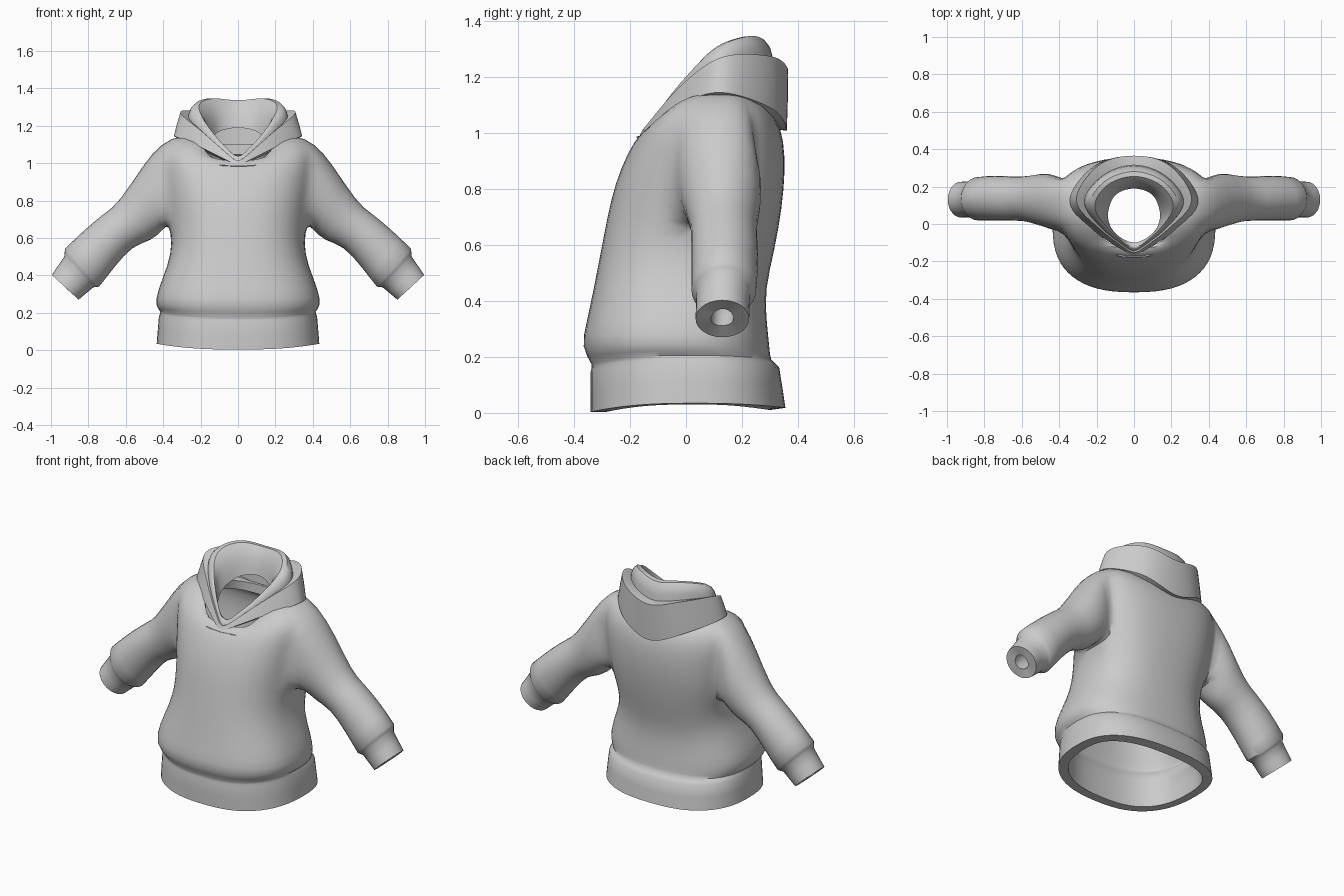
import bpy, bmesh
from math import sin, cos, pi, copysign
from mathutils import Vector

if "Cube" in bpy.data.objects:
    bpy.data.objects.remove(bpy.data.objects["Cube"])


def finish(name, bm, solid=0.0, angle=0.7):
    """Turn a bmesh into a smooth object with applied modifiers."""
    bmesh.ops.recalc_face_normals(bm, faces=bm.faces)
    me = bpy.data.meshes.new(name)
    bm.to_mesh(me)
    bm.free()
    ob = bpy.data.objects.new(name, me)
    bpy.context.collection.objects.link(ob)
    bpy.ops.object.select_all(action='DESELECT')
    ob.select_set(True)
    bpy.context.view_layer.objects.active = ob
    sub = ob.modifiers.new("smooth", 'SUBSURF')
    sub.levels = sub.render_levels = 1
    bpy.ops.object.modifier_apply(modifier="smooth")
    if solid:
        m = ob.modifiers.new("cloth", 'SOLIDIFY')
        m.thickness, m.offset = solid, -1
        bpy.ops.object.modifier_apply(modifier="cloth")
    bpy.ops.object.shade_smooth_by_angle(angle=angle)
    return ob


def bridge(bm, a, b, skip=()):
    n = len(a)
    for i in range(n):
        if i not in skip:
            bm.faces.new((a[i], a[(i + 1) % n], b[(i + 1) % n], b[i]))


def crease(bm, ring, value):
    lay = bm.edges.layers.float.get('crease_edge') or bm.edges.layers.float.new('crease_edge')
    for i in range(len(ring)):
        e = bm.edges.get((ring[i - 1], ring[i]))
        if e:
            e[lay] = value


# Torso rings: half width, y front, y of widest point, y back, z front, z side, z back
TORSO = [
    (.437, -.343, .02, .357, .003, .035, .018),
    (.425, -.343, .02, .335, .15, .185, .165),
    (.413, -.335, .0, .303, .17, .205, .19),
    (.445, -.378, -.02, .30, .235, .235, .23),
    (.433, -.357, -.02, .29, .32, .32, .32),
    (.373, -.33, .0, .282, .45, .46, .44),
    (.353, -.305, .04, .318, .58, .57, .58),
    (.37, -.283, .10, .345, .70, .68, .74),
    (.39, -.255, .12, .355, .82, .82, .86),
    (.41, -.21, .13, .352, .93, .97, .97),
    (.415, -.165, .13, .325, 1.0, 1.105, 1.06),
    (.30, -.125, .13, .275, 1.02, 1.16, 1.10),
    (.215, -.125, .06, .25, .985, 1.12, 1.10),
]
# Sleeve stations: upper x, z, lower x, z, y centre, y radius
SLEEVE = [
    (.50, 1.01, .40, .64, .125, .16),
    (.64, .79, .46, .58, .135, .125),
    (.71, .74, .56, .56, .135, .12),
    (.81, .66, .66, .44, .14, .125),
    (.93, .545, .74, .335, .135, .12),
    (.93, .505, .77, .335, .133, .1),
    (.998, .405, .85, .268, .13, .099),
]
N, LOW, TOP = 32, 7, 10          # columns, armhole bottom and top ring


def spow(v, p=.8):
    return copysign(abs(v) ** p, v)


bm = bmesh.new()
rings = []
for hw, yf, yc, yb, zf, zs, zb in TORSO:
    ring = []
    for c in range(N):
        t = 2 * pi * c / N
        s = sin(t)
        y_end, z_end = (yb, zb) if s > 0 else (yf, zf)
        ring.append(bm.verts.new((hw * spow(cos(t)),
                                  yc + abs(y_end - yc) * spow(s),
                                  zs + (z_end - zs) * s * s)))
    rings.append(ring)

# torso skin with the armholes left open
hole = {c % N for mid in (0, N // 2) for c in range(mid - 2, mid + 2)}
for r in range(len(rings) - 1):
    bridge(bm, rings[r], rings[r + 1], hole if LOW <= r < TOP else ())
crease(bm, rings[1], .5)
crease(bm, rings[2], .3)

# sleeves grown out of the armholes, down to the cuffs
for side in (1, -1):
    def at(row, j):
        return rings[row][j % N if side > 0 else (N // 2 - j) % N]
    loop = ([at(LOW, j) for j in (0, 1, 2)] + [at(r, 2) for r in range(LOW + 1, TOP)]
            + [at(TOP, j) for j in (2, 1, 0, -1, -2)]
            + [at(r, -2) for r in range(TOP - 1, LOW, -1)] + [at(LOW, j) for j in (-2, -1)])
    n = len(loop)
    for k, (xu, zu, xl, zl, yc, ry) in enumerate(SLEEVE):
        up, low = Vector((xu, yc, zu)), Vector((xl, yc, zl))
        new = []
        for i in range(n):
            f = 2 * pi * i / n
            p = (up + low) / 2 + (low - up) / 2 * cos(f) + Vector((0, ry * sin(f), 0))
            new.append(bm.verts.new((side * p.x, p.y, p.z)))
        bridge(bm, loop, new)
        if k in (4, 5):
            crease(bm, new, .6)
        loop = new
finish("sweater_body", bm, solid=.055)

# Hood rings, right half: front V, front side, side, back side, back centre
HOOD = [
    [(0, -.14, .98), (.17, -.03, 1.06), (.29, .12, 1.12), (.16, .28, 1.06), (0, .30, 1.02)],
    [(0, -.175, .985), (.20, -.05, 1.085), (.350, .12, 1.145), (.21, .317, 1.08), (0, .362, 1.0)],
    [(0, -.165, 1.0), (.185, -.025, 1.165), (.312, .13, 1.277), (.19, .317, 1.277), (0, .367, 1.23)],
    [(0, -.155, 1.0), (.170, -.025, 1.15), (.268, .12, 1.25), (.165, .26, 1.255), (0, .315, 1.23)],
    [(0, -.155, 1.0), (.165, -.025, 1.17), (.265, .11, 1.285), (.175, .25, 1.335), (0, .31, 1.31)],
    [(0, -.145, 1.02), (.14, -.02, 1.185), (.21, .10, 1.325), (.14, .21, 1.367), (0, .255, 1.36)],
    [(0, -.125, 1.04), (.12, -.03, 1.115), (.165, .07, 1.22), (.11, .17, 1.27), (0, .205, 1.265)],
    [(0, -.10, 1.03), (.105, -.045, 1.05), (.14, .05, 1.12), (.10, .155, 1.17), (0, .19, 1.19)],
]


def spline(points, round_front, steps=4):
    """Smooth curve through the points, mirrored at the back; sharp V or round at the front."""
    p = [Vector(q) for q in points]
    start = Vector((-p[1].x, p[1].y, p[1].z)) if round_front else 2 * p[0] - p[1]
    p = [start] + p + [Vector((-p[-2].x, p[-2].y, p[-2].z))]
    out = []
    for i in range(1, len(p) - 2):
        a, b, c, d = p[i - 1:i + 3]
        for k in range(steps):
            t = k / steps
            out.append(.5 * (2 * b + (c - a) * t + (2 * a - 5 * b + 4 * c - d) * t * t
                             + (3 * b - a - 3 * c + d) * t ** 3))
    return out + [p[-2]]


# folded-down hood: outer collar, groove, inner roll and neck lining
bm = bmesh.new()
prev = None
for k, pts in enumerate(HOOD):
    half = spline(pts, k >= 6)
    full = half + [Vector((-q.x, q.y, q.z)) for q in half[-2:0:-1]]
    ring = [bm.verts.new(q) for q in full]
    if prev:
        bridge(bm, prev, ring)
        if k in (1, 2, 3):
            crease(bm, ring, .85)
    prev = ring
finish("hood", bm)
